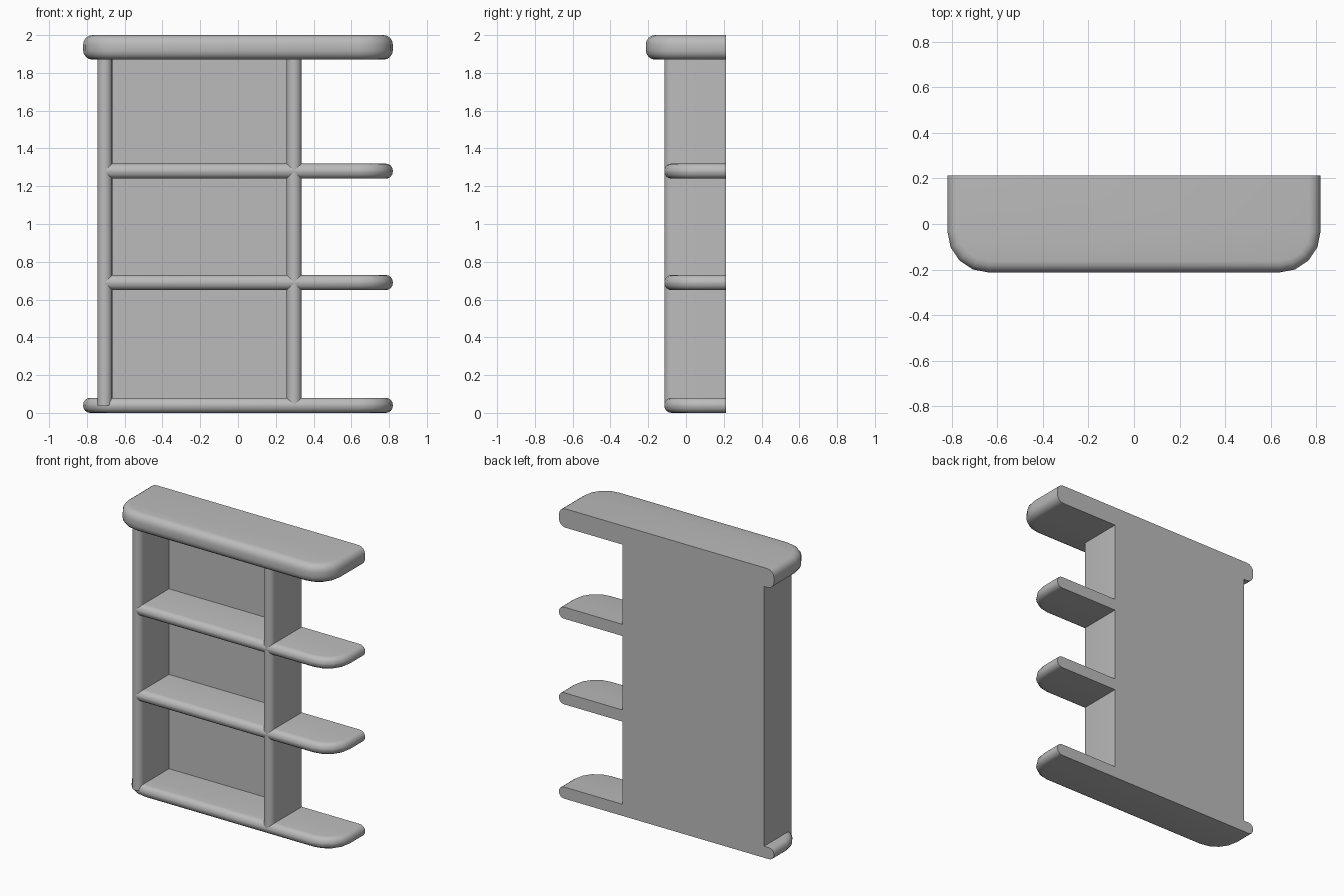
import bpy, bmesh
from math import sin, cos, pi, radians

if "Cube" in bpy.data.objects:
    bpy.data.objects.remove(bpy.data.objects["Cube"], do_unlink=True)

GREY = (0.5, 0.5, 0.5, 1)
grey = bpy.data.materials.new("plain grey")
grey.use_nodes = True
grey.diffuse_color = GREY
grey.node_tree.nodes["Principled BSDF"].inputs["Base Color"].default_value = GREY

BACK, FRONT, RIGHT = 0.213, -0.115, 0.82
BOARD = 0.08                      # thickness of shelves and posts
LEFT_POST, MID_POST = -0.705, 0.297


def loft(name, rings):
    """Skin a stack of closed rings and cap both ends."""
    bm = bmesh.new()
    loops = [[bm.verts.new(p) for p in ring] for ring in rings]
    n = len(loops[0])
    for a, b in zip(loops, loops[1:]):
        for i in range(n):
            j = (i + 1) % n
            bm.faces.new((a[i], a[j], b[j], b[i]))
    bm.faces.new(loops[0])
    bm.faces.new(loops[-1])
    bmesh.ops.recalc_face_normals(bm, faces=bm.faces)
    mesh = bpy.data.meshes.new(name)
    bm.to_mesh(mesh)
    bm.free()
    mesh.materials.append(grey)
    ob = bpy.data.objects.new(name, mesh)
    bpy.context.collection.objects.link(ob)
    bpy.ops.object.select_all(action='DESELECT')
    ob.select_set(True)
    bpy.context.view_layer.objects.active = ob
    bpy.ops.object.shade_smooth_by_angle(angle=radians(35))
    return ob


def outline(x0, front, inset, z, round_left, radius=0.18, steps=4):
    """Board outline with rounded front corners and a straight back."""
    r = radius - inset
    yc = front + radius
    angles = [pi / 2 * i / steps for i in range(steps + 1)]
    pts = [(RIGHT - inset, BACK, z)]
    pts += [(RIGHT - radius + r * cos(a), yc - r * sin(a), z) for a in angles]
    if round_left:
        pts += [(x0 + radius - r * cos(a), yc - r * sin(a), z) for a in reversed(angles)]
        pts.append((x0 + inset, BACK, z))
    else:
        pts += [(x0, front + inset, z), (x0, BACK, z)]
    return pts


def board(name, x0, front, z0, z1, bevel, round_left=True, steps=4):
    angles = [pi / 2 * i / steps for i in range(steps + 1)]
    low = [(bevel * (1 - sin(a)), z0 + bevel * (1 - cos(a))) for a in angles]
    high = [(d, z0 + z1 - z) for d, z in reversed(low)]
    return loft(name, [outline(x0, front, d, z, round_left) for d, z in low + high])


def post(name, x, z0, z1, steps=8):
    r = BOARD / 2
    arc = [pi * i / steps for i in range(steps + 1)]
    profile = [(x + r, BACK)] + [(x + r * cos(a), FRONT + r - r * sin(a)) for a in arc]
    profile.append((x - r, BACK))
    return loft(name, [[(px, py, z) for px, py in profile] for z in (z0, z1)])


# Horizontal boards
board("base_board", -RIGHT, FRONT, 0, BOARD, 0.038)
board("top_board", -RIGHT, -BACK, 1.87, 2.0, 0.05)
for name, z in (("lower_shelf", 0.69), ("upper_shelf", 1.28)):
    board(name, LEFT_POST, FRONT, z - BOARD / 2, z + BOARD / 2, 0.038, round_left=False)

# Upright posts
post("left_post", LEFT_POST, 0.04, 1.9)
post("middle_post", MID_POST, 0.04, 1.9)

# Back panel, flush with the rear of the boards
x0, x1, y0 = LEFT_POST, MID_POST, BACK - 0.015
loft("back_panel", [[(x0, y0, z), (x1, y0, z), (x1, BACK, z), (x0, BACK, z)]
                    for z in (0.04, 1.9)])
